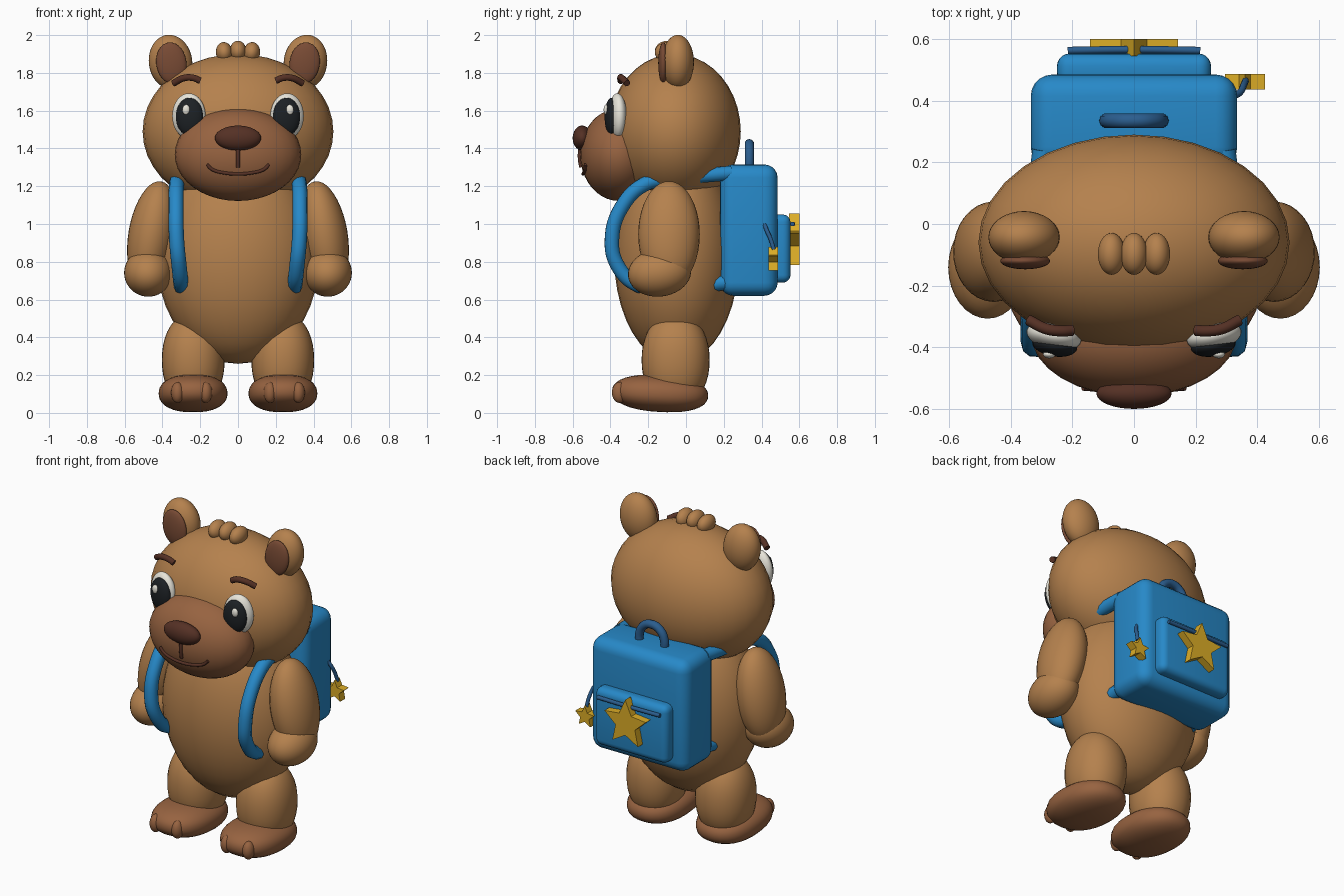
import bpy, bmesh, math
from mathutils import Vector

if "Cube" in bpy.data.objects:
    bpy.data.objects.remove(bpy.data.objects["Cube"])


def mat(name, r, g, b):
    m = bpy.data.materials.new(name)
    m.diffuse_color = (r, g, b, 1)
    m.use_nodes = True
    m.node_tree.nodes["Principled BSDF"].inputs["Base Color"].default_value = m.diffuse_color
    return m


FUR = mat("fur", .46, .22, .075)
MUZ = mat("muzzle_brown", .31, .125, .052)
INNER = mat("inner_ear_brown", .19, .07, .035)
DARK = mat("dark_brown", .09, .03, .018)
WHITE = mat("eye_white", .8, .78, .7)
BLACK = mat("pupil_black", .012, .015, .018)
BLUE = mat("bag_blue", .02, .25, .58)
NAVY = mat("trim_blue", .024, .11, .27)
GOLD = mat("gold", .72, .42, .02)


def add_mesh(name, bm, m, angle=None):
    me = bpy.data.meshes.new(name)
    bm.to_mesh(me)
    bm.free()
    ob = bpy.data.objects.new(name, me)
    bpy.context.collection.objects.link(ob)
    me.materials.append(m)
    if angle:
        bpy.ops.object.select_all(action='DESELECT')
        ob.select_set(True)
        bpy.context.view_layer.objects.active = ob
        bpy.ops.object.shade_smooth_by_angle(angle=math.radians(angle))
    return ob


def ball(name, loc, rad, m, rot=(0, 0, 0), p=2):
    """Ellipsoid; p above 2 makes it boxier."""
    bm = bmesh.new()
    bmesh.ops.create_uvsphere(bm, u_segments=32, v_segments=20, radius=1)
    for v in bm.verts:
        v.co /= sum(abs(c) ** p for c in v.co) ** (1 / p)
        v.co = Vector(c * r for c, r in zip(v.co, rad))
    for f in bm.faces:
        f.smooth = True
    ob = add_mesh(name, bm, m)
    ob.location, ob.rotation_euler = loc, rot
    return ob


def pair(name, loc, rad, m, rot=(0, 0, 0), p=2):
    for side, s in (("right", 1), ("left", -1)):
        ball(f"{name}_{side}", (s * loc[0], loc[1], loc[2]), rad, m,
             (rot[0], s * rot[1], s * rot[2]), p)


def tube(name, pts, r, m):
    cu = bpy.data.curves.new(name, 'CURVE')
    cu.dimensions, cu.bevel_depth = '3D', r
    cu.bevel_resolution, cu.resolution_u, cu.use_fill_caps = 3, 8, True
    sp = cu.splines.new('BEZIER')
    sp.bezier_points.add(len(pts) - 1)
    for b, co in zip(sp.bezier_points, pts):
        b.co = co
        b.handle_left_type = b.handle_right_type = 'AUTO'
    ob = bpy.data.objects.new(name, cu)
    bpy.context.collection.objects.link(ob)
    cu.materials.append(m)
    bpy.ops.object.select_all(action='DESELECT')
    ob.select_set(True)
    bpy.context.view_layer.objects.active = ob
    bpy.ops.object.convert(target='MESH')


def rounded_box(name, lo, hi, r, m):
    bm = bmesh.new()
    bmesh.ops.create_cube(bm, size=1)
    for v in bm.verts:
        v.co = Vector((a + b) / 2 + c * (b - a) for a, b, c in zip(lo, hi, v.co))
    bmesh.ops.bevel(bm, geom=bm.edges[:], offset=r, segments=5, profile=.5,
                    affect='EDGES')
    add_mesh(name, bm, m, 35)


def star(name, c, r, depth, m):
    bm = bmesh.new()
    vs = []
    for i in range(10):
        a, q = math.pi * i / 5, r * (.47 if i % 2 else 1)
        vs.append(bm.verts.new((c[0] + q * math.sin(a), c[1] - depth / 2,
                                c[2] + q * math.cos(a))))
    f = bm.faces.new(vs)
    ext = bmesh.ops.extrude_face_region(bm, geom=[f])["geom"]
    bmesh.ops.translate(bm, vec=(0, depth, 0),
                        verts=[g for g in ext if isinstance(g, bmesh.types.BMVert)])
    bmesh.ops.recalc_face_normals(bm, faces=bm.faces[:])
    add_mesh(name, bm, m)


# Torso and head
ball("body", (0, -.05, .82), (.43, .33, .56), FUR)
ball("head", (0, -.06, 1.49), (.505, .35, .41), FUR)
pair("ear", (.357, -.043, 1.857), (.115, .085, .145), FUR, (0, .14, 0))
pair("inner_ear", (.353, -.12, 1.852), (.08, .027, .11), INNER, (0, .14, 0))
for i in (-1, 0, 1):
    ball(f"hair_tuft_{i + 2}", (i * .073, -.097, 1.915 - .007 * abs(i)),
         (.044, .068, .055), FUR, (0, i * .12, 0))

# Muzzle, nose and mouth
MC, MR = Vector((0, -.355, 1.367)), Vector((.335, .205, .245))
ball("muzzle", MC, MR, MUZ)
ball("nose", (0, -.55, 1.455), (.122, .05, .066), DARK)


def on_muzzle(x, z):
    d = 1 - (x / MR.x) ** 2 - ((z - MC.z) / MR.z) ** 2
    return (x, MC.y - MR.y * math.sqrt(d) - .004, z)


tube("mouth_line", [on_muzzle(0, z) for z in (1.41, 1.35, 1.3)], .01, DARK)
tube("smile", [on_muzzle(x, z) for x, z in (
    (-.165, 1.315), (-.135, 1.288), (-.07, 1.27), (0, 1.265),
    (.07, 1.27), (.135, 1.288), (.165, 1.315))], .009, DARK)

# Eyes and brows
pair("eye", (.26, -.363, 1.572), (.09, .047, .12), WHITE, (0, 0, .2))
pair("pupil", (.257, -.394, 1.568), (.073, .036, .1), BLACK, (0, 0, .15))
pair("eye_highlight", (.275, -.423, 1.605), (.02, .013, .027), WHITE)
for side, s in (("right", 1), ("left", -1)):
    tube(f"brow_{side}", [(s * .2, -.345, 1.758), (s * .235, -.347, 1.773),
                          (s * .285, -.34, 1.773), (s * .342, -.312, 1.745)],
         .018, DARK)

# Arms and legs
pair("arm", (.455, -.09, .945), (.125, .163, .285), FUR, (0, -.17, 0))
pair("hand", (.475, -.14, .742), (.128, .168, .126), FUR, (.12, 0, 0))
pair("leg", (.237, -.055, .28), (.166, .18, .25), FUR, p=2.15)
pair("foot", (.238, -.137, .103), (.182, .255, .098), MUZ, (-.06, 0, 0), 2.3)
for i, x in enumerate((.17, .32)):
    pair(f"toe_{i + 1}", (x, -.352, .108), (.034, .04, .055), MUZ)

# Backpack with pocket, zip and handle
rounded_box("backpack", (-.335, .18, .62), (.335, .485, 1.315), .07, BLUE)
rounded_box("pocket", (-.25, .45, .69), (.25, .553, 1.05), .04, BLUE)
tube("pocket_zip", [(-.215, .563, 1.0), (0, .566, 1.0), (.215, .563, 1.0)],
     .012, NAVY)
tube("bag_handle", [(-.085, .335, 1.28), (-.085, .335, 1.35), (-.055, .335, 1.405),
                    (0, .335, 1.425), (.055, .335, 1.405), (.085, .335, 1.35),
                    (.085, .335, 1.28)], .025, NAVY)

# Shoulder straps, passing over the shoulders and under the arms
for side, s in (("right", 1), ("left", -1)):
    tube(f"strap_{side}", [(s * x, y, z) for x, y, z in (
        (.29, .24, 1.27), (.3, .15, 1.262), (.315, -.08, 1.24), (.325, -.22, 1.21),
        (.328, -.34, 1.09), (.325, -.392, .92), (.312, -.362, .78),
        (.3, -.25, .675), (.29, -.05, .665), (.28, .22, .69))], .04, BLUE)

# Star badge and hanging star charm
star("star_badge", (0, .573, .905), .15, .054, GOLD)
star("star_charm", (.36, .461, .81), .068, .05, GOLD)
tube("charm_cord", [(.325, .415, 1.0), (.345, .428, .965), (.355, .448, .92),
                    (.362, .465, .865)], .011, NAVY)
